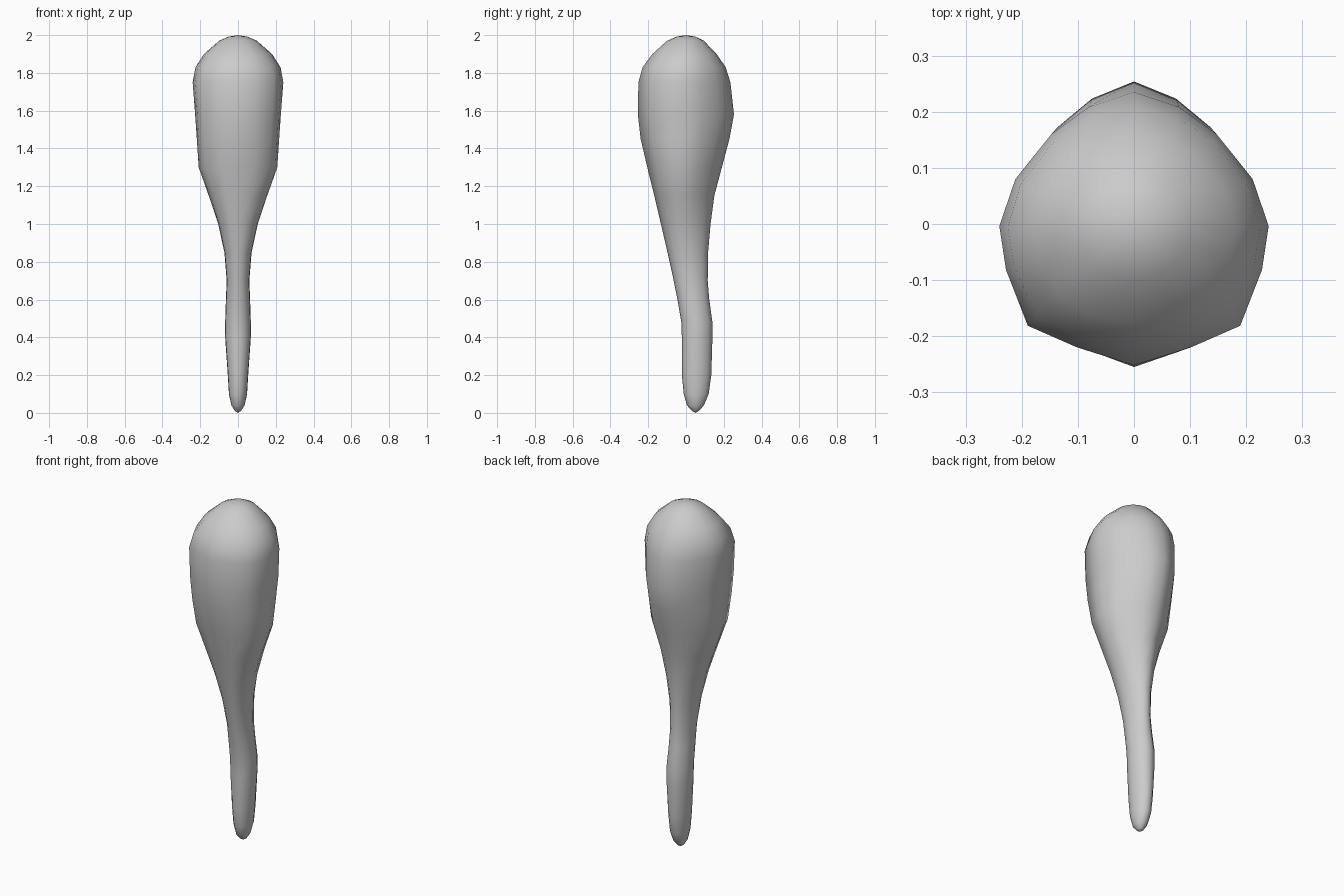
import bpy, bmesh, math

cube = bpy.data.objects.get("Cube")
if cube:
    bpy.data.objects.remove(cube, do_unlink=True)

grey = bpy.data.materials.new("plain grey")
grey.use_nodes = True
colour = (0.6, 0.6, 0.6, 1)
grey.diffuse_color = colour
grey.node_tree.nodes["Principled BSDF"].inputs["Base Color"].default_value = colour

# Half of the angular head section, from front to back, in unit scale
HALF = [(0, -1), (.42, -.86), (.8, -.72), (.95, -.3), (1, .02),
        (.87, .36), (.6, .68), (.33, .88), (0, 1)]
# Rings: height, half width, front depth, back depth, angularity
RINGS = [
    (0.012, .018, .03, .07, 0), (0.04, .035, .005, .095, 0),
    (0.1, .048, -.012, .12, .1), (0.2, .054, -.022, .134, .2),
    (0.4, .068, -.022, .14, .3), (0.48, .068, -.025, .14, .3),
    (0.6, .064, -.045, .123, .3), (0.7, .06, -.065, .115, .3),
    (0.85, .072, -.098, .117, .5), (1.0, .105, -.133, .13, .7),
    (1.15, .155, -.168, .15, .9), (1.3, .208, -.205, .19, 1),
    (1.45, .218, -.24, .23, 1), (1.58, .227, -.255, .254, 1),
    (1.75, .24, -.252, .235, .8), (1.83, .225, -.23, .21, .5),
    (1.9, .18, -.178, .162, .2), (1.97, .1, -.1, .095, 0),
    (1.992, .05, -.05, .05, 0)]

def section(angularity):
    """Blend a circle with the angular section, mirrored about x."""
    half = []
    for x, y in HALF:
        r = math.hypot(x, y)
        k = angularity + (1 - angularity) / r
        half.append((x * k, y * k))
    return half + [(-x, y) for x, y in half[-2:0:-1]]

# One lofted body: tapering bent handle and swollen head
bm = bmesh.new()
rings = []
for z, width, front, back, angularity in RINGS:
    mid, depth = (front + back) / 2, (back - front) / 2
    rings.append([bm.verts.new((x * width, mid + y * depth, z))
                  for x, y in section(angularity)])
n = len(rings[0])
for low, high in zip(rings, rings[1:]):
    for i in range(n):
        j = (i + 1) % n
        bm.faces.new((low[i], low[j], high[j], high[i]))

# Rounded end caps
foot, crown = bm.verts.new((0, .05, 0)), bm.verts.new((0, 0, 2))
for i in range(n):
    j = (i + 1) % n
    bm.faces.new((foot, rings[0][j], rings[0][i]))
    bm.faces.new((crown, rings[-1][i], rings[-1][j]))
bmesh.ops.recalc_face_normals(bm, faces=bm.faces[:])

mesh = bpy.data.meshes.new("club_body")
bm.to_mesh(mesh)
bm.free()
mesh.materials.append(grey)
for face in mesh.polygons:
    face.use_smooth = True
club = bpy.data.objects.new("club_body", mesh)
bpy.context.collection.objects.link(club)
